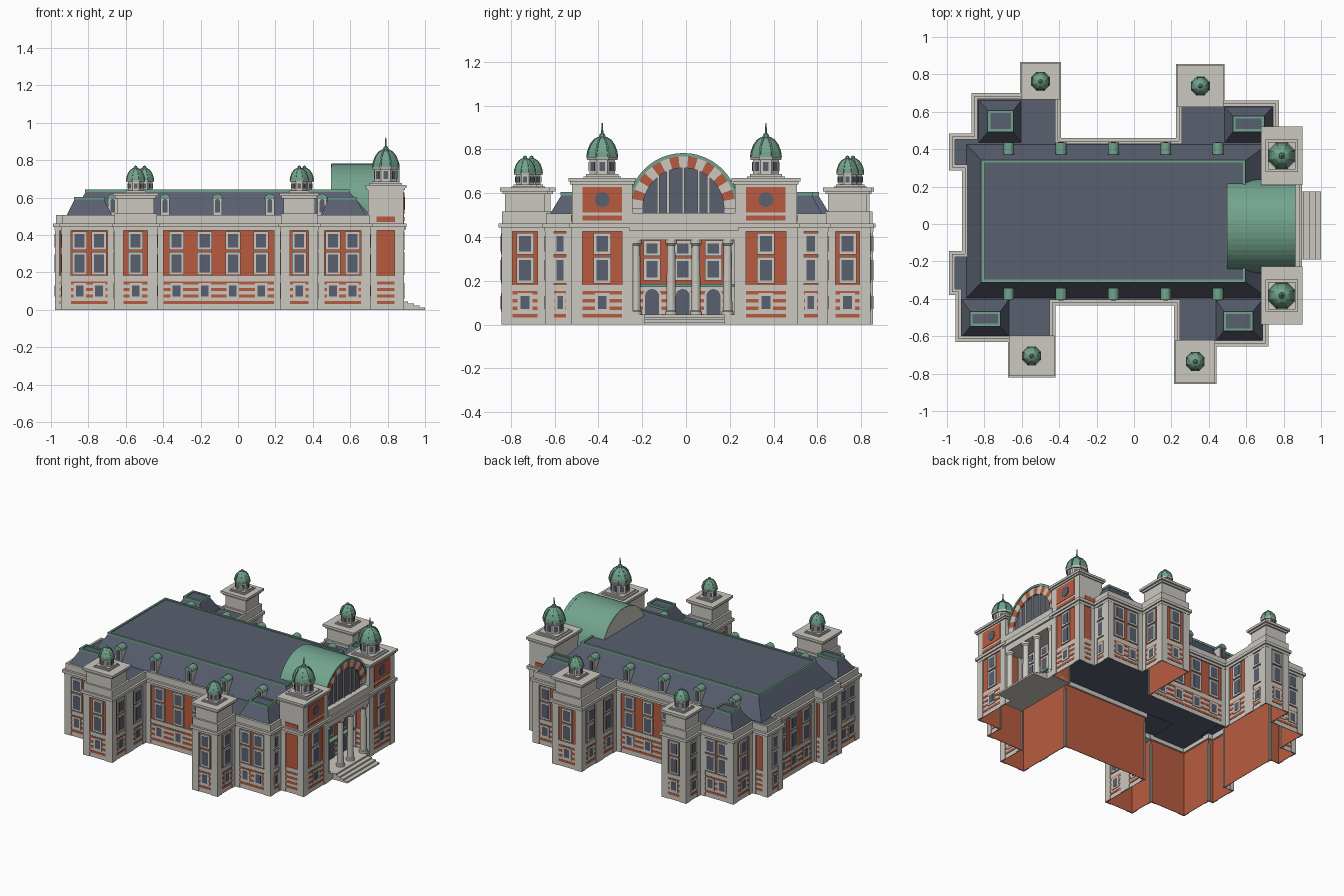
import bpy, bmesh, math
from mathutils import Vector, Matrix

if "Cube" in bpy.data.objects:
    bpy.data.objects.remove(bpy.data.objects["Cube"], do_unlink=True)

UP = Vector((0, 0, 1))
meshes = {}


def material(name, colour):
    mat = bpy.data.materials.new(name)
    mat.use_nodes = True
    mat.diffuse_color = (*colour, 1)
    mat.node_tree.nodes["Principled BSDF"].inputs["Base Color"].default_value = (*colour, 1)
    return mat


brick = material("brick", (0.48, 0.105, 0.05))
stone = material("pale_stone", (0.60, 0.58, 0.53))
slate = material("slate", (0.10, 0.115, 0.16))
copper = material("green_copper", (0.17, 0.37, 0.27))


def mesh_for(name, mat):
    """Collect all geometry of one part in one mesh."""
    if name not in meshes:
        meshes[name] = (bmesh.new(), mat)
    return meshes[name][0]


def box(name, mat, x0, x1, y0, y1, z0, z1):
    m = Matrix.Translation(((x0 + x1) / 2, (y0 + y1) / 2, (z0 + z1) / 2))
    bmesh.ops.create_cube(mesh_for(name, mat), size=1,
                          matrix=m @ Matrix.Diagonal((x1 - x0, y1 - y0, z1 - z0, 1)))


def loft(name, mat, low, high, caps=True):
    """Join two matching point loops with side faces."""
    bm = mesh_for(name, mat)
    a = [bm.verts.new(p) for p in low]
    b = [bm.verts.new(p) for p in high]
    for i in range(len(a)):
        j = (i + 1) % len(a)
        bm.faces.new((a[i], a[j], b[j], b[i]))
    if caps:
        bm.faces.new(a[::-1])
        bm.faces.new(b)


def prism_x(name, mat, yz, x0, x1):
    loft(name, mat, [(x0, *p) for p in yz], [(x1, *p) for p in yz])


def arc(cy, cz, r, a0=0, a1=math.pi, n=24):
    angles = [a0 + (a1 - a0) * i / n for i in range(n + 1)]
    return [(cy + r * math.cos(a), cz + r * math.sin(a)) for a in angles]


def rect(x0, x1, y0, y1):
    return [Vector(p) for p in ((x0, y0), (x1, y0), (x1, y1), (x0, y1))]


def offset(poly, d):
    out = []
    for i, p in enumerate(poly):
        t, s = (p - poly[i - 1]).normalized(), (poly[(i + 1) % len(poly)] - p).normalized()
        n, m = Vector((t.y, -t.x)), Vector((s.y, -s.x))
        out.append(p + (n + m) * d / (1 + n.dot(m)))
    return out


def ring(name, mat, poly, outer, inner, z0, z1):
    """A moulding that follows a plan outline."""
    bm = mesh_for(name, mat)
    loops = [[bm.verts.new((*p, z)) for p in offset(poly, d)]
             for d, z in ((outer, z0), (outer, z1), (inner, z1), (inner, z0))]
    for k in range(4):
        a, b = loops[k], loops[(k + 1) % 4]
        for i in range(len(a)):
            j = (i + 1) % len(a)
            bm.faces.new((a[i], a[j], b[j], b[i]))


def lathe(name, mat, x, y, profile, sides=8):
    for (r0, z0), (r1, z1) in zip(profile, profile[1:]):
        loops = [[(x + r * math.cos((i + 0.5) * math.tau / sides),
                   y + r * math.sin((i + 0.5) * math.tau / sides), z) for i in range(sides)]
                 for r, z in ((r0, z0), (r1, z1))]
        loft(name, mat, *loops)


def plate(name, mat, a, t, u0, u1, z0, z1, depth):
    """A flat panel on the outside of the wall that starts at a and runs along t."""
    n = Vector((t.y, -t.x))
    c = a + t * (u0 + u1) / 2 + n * (depth / 2 + 0.0005)
    m = Matrix(((t.x * (u1 - u0), -n.x * depth, 0, c.x),
                (t.y * (u1 - u0), -n.y * depth, 0, c.y),
                (0, 0, z1 - z0, (z0 + z1) / 2), (0, 0, 0, 1)))
    bmesh.ops.create_cube(mesh_for(name, mat), size=1, matrix=m)


def framed(a, t, u, half, z0, z1, rim=0.013):
    plate("window_frames", stone, a, t, u - half - rim, u + half + rim, z0 - rim, z1 + rim, 0.009)
    plate("window_panes", slate, a, t, u - half, u + half, z0, z1, 0.0105)


# Plan outline: corner x, corner y, windows on the wall that follows
plan = [(.88, -.515, 1), (.88, -.25, 0), (.74, -.25, 0), (.74, .23, 0), (.88, .23, 1), (.88, .50, 0),
        (.755, .50, 1), (.755, .64, 2), (.465, .64, 1), (.465, .835, 1), (.245, .835, 1),
        (.245, .64, 1), (.245, .44, 4), (-.41, .44, 1), (-.41, .68, 1), (-.41, .845, 1),
        (-.59, .845, 1), (-.59, .68, 2), (-.85, .68, 1), (-.85, .465, 0), (-.97, .465, 1),
        (-.97, .305, 0), (-.90, .305, 3), (-.90, -.165, 0), (-.97, -.165, 1), (-.97, -.36, 0),
        (-.935, -.36, 2), (-.935, -.61, 2), (-.655, -.61, 1), (-.655, -.80, 1), (-.44, -.80, 1),
        (-.44, -.61, 1), (-.44, -.415, 4), (.235, -.415, 1), (.235, -.635, 1), (.235, -.835, 1),
        (.42, -.835, 1), (.42, -.635, 2), (.70, -.635, 1), (.70, -.515, 0)]
outline = [Vector(p[:2]) for p in plan]

# Hollow brick shell, cornice, parapet and flat roof deck
loft("brick_walls", brick, [(*p, 0) for p in outline], [(*p, 0.5) for p in outline], caps=False)
ring("cornice", stone, outline, 0.010, 0.0005, 0.425, 0.442)
ring("cornice", stone, outline, 0.020, 0.0005, 0.442, 0.462)
ring("parapet", stone, outline, 0.004, -0.012, 0.462, 0.507)
deck = mesh_for("roof_deck", slate)
deck.faces.new([deck.verts.new((*p, 0.497)) for p in outline])

# Wall dressing: striped base, corner piers and windows
for i, (x, y, count) in enumerate(plan):
    a, b = outline[i], outline[(i + 1) % len(plan)]
    length, t = (b - a).length, (b - a).normalized()
    if a.x == b.x == 0.74:
        continue
    front_tower = a.x == b.x == 0.88
    pier = min(0.045 if front_tower else 0.036, length * 0.22)
    plate("base_course", stone, a, t, 0, length, 0, 0.18, 0.004)
    for row in range(4):
        z = 0.031 + row * 0.035
        plate("brick_stripes", brick, a, t, pier, length - pier, z, z + 0.016, 0.006)
    for u in (0, length - pier):
        plate("corner_piers", stone, a, t, u - 0.007, u + pier + 0.007, 0, 0.43, 0.008)
    for k in range(count):
        u = pier + (length - 2 * pier) * (k + 0.5) / count
        half = 0.043 if front_tower else min(0.027, length * 0.14)
        framed(a, t, u, half * 0.75, 0.072, 0.13)
        framed(a, t, u, half, 0.2, 0.295)
        framed(a, t, u, half, 0.333, 0.405)

# Main mansard roof with copper edging
def mansard(name, base, top, z0, z1):
    loft(name, slate, [(*p, z0) for p in base], [(*p, z1) for p in top])
    ring(name + "_edging", copper, top, 0.007, -0.007, z1 - 0.008, z1 + 0.007)


mansard("main_roof", rect(-.90, .72, -.40, .43), rect(-.81, .59, -.305, .335), 0.49, 0.637)

# Small hipped roofs over the four corner blocks
for base, top in ((rect(-.925, -.665, -.61, -.40), rect(-.87, -.72, -.54, -.475)),
                  (rect(-.835, -.60, .43, .665), rect(-.775, -.65, .50, .60)),
                  (rect(.48, .745, .43, .63), rect(.535, .69, .50, .57)),
                  (rect(.435, .69, -.63, -.40), rect(.485, .63, -.565, -.475))):
    mansard("corner_roofs", base, top, 0.49, 0.597)

# Arched dormers along both long slopes
for k in range(5):
    x = -0.67 + k * 0.28
    for face, s in ((-0.402, -1), (0.432, 1)):
        back = face - s * 0.06
        shapes = (("dormer_walls", stone, arc(x, 0.59, 0.024, n=8) + [(x - 0.024, 0.5), (x + 0.024, 0.5)], 0),
                  ("dormer_roofs", copper, arc(x, 0.592, 0.029, n=8), 0.005),
                  ("dormer_panes", slate, arc(x, 0.58, 0.013, n=8) + [(x - 0.013, 0.52), (x + 0.013, 0.52)], 0.006))
        for name, mat, pts, out in shapes:
            loft(name, mat, [(px, back, pz) for px, pz in pts],
                 [(px, face + s * out, pz) for px, pz in pts])


# Domed cupola on a square plinth
def cupola(x, y, z, s, spire):
    for half, low, high in ((1.35, 0, 0.14), (1.15, 0.14, 0.3)):
        h = half * s
        box("cupola_plinths", stone, x - h, x + h, y - h, y + h, z + low * s, z + high * s)
    lathe("cupola_drums", stone, x, y, [(s, z + 0.3 * s), (s, z + 1.35 * s)])
    lathe("cupola_eaves", stone, x, y, [(1.17 * s, z + 1.3 * s), (1.22 * s, z + 1.5 * s)])
    for k in range(8):
        t = Vector((math.cos(k * math.tau / 8), math.sin(k * math.tau / 8)))
        a = Vector((x, y)) + Vector((t.y, -t.x)) * s * math.cos(math.pi / 8)
        plate("cupola_panes", slate, a, t, -0.2 * s, 0.2 * s, z + 0.5 * s, z + 1.15 * s, 0.003)
    dome = [(1.14, 1.5), (1.08, 1.9), (.88, 2.4), (.6, 2.75), (.26, 2.95), (.2, 3.15), (.05, 3.25)]
    lathe("domes", copper, x, y, [(r * s, z + h * s) for r, h in dome])
    # raised ribs over the dome edges
    for k in range(8):
        d = Vector((math.cos((k + 0.5) * math.tau / 8), math.sin((k + 0.5) * math.tau / 8), 0))
        side = d.cross(UP) * 0.06 * s
        for (r0, h0), (r1, h1) in zip(dome[:4], dome[1:5]):
            low, high = (Vector((x, y, z + h * s)) + d * r * s for r, h in ((r0, h0), (r1, h1)))
            out = d * 0.07 * s
            loft("dome_ribs", copper, [low - side, low + side, low + side + out, low - side + out],
                 [high - side, high + side, high + side + out, high - side + out])
    if spire:
        lathe("spires", copper, x, y, [(0.1 * s, z + 3.1 * s), (0.04 * s, z + 3.95 * s)])


# Side towers
for x0, x1, y0, y1 in ((-.655, -.44, -.80, -.61), (-.59, -.41, .68, .845),
                       (.245, .465, .64, .835), (.235, .42, -.835, -.635)):
    p = rect(x0, x1, y0, y1)
    for grow, z0, z1 in ((0.006, 0.462, 0.515), (-0.008, 0.515, 0.595), (0.002, 0.595, 0.608), (0.014, 0.608, 0.625)):
        q = offset(p, grow)
        loft("side_towers", stone, [(*v, z0) for v in q], [(*v, z1) for v in q])
    cupola((x0 + x1) / 2, (y0 + y1) / 2, 0.625, 0.045, False)

# Entrance towers with brick panels and round windows
for y0, y1 in ((-.515, -.25), (.23, .50)):
    p, mid = rect(.70, .88, y0, y1), (y0 + y1) / 2
    for grow, z0, z1 in ((0.006, 0.462, 0.64), (0.014, 0.64, 0.652), (0.022, 0.652, 0.668)):
        q = offset(p, grow)
        loft("entrance_towers", stone, [(*v, z0) for v in q], [(*v, z1) for v in q])
    for z0, z1 in ((0.475, 0.497), (0.512, 0.628)):
        box("tower_brick_panels", brick, 0.88, 0.889, mid - 0.09, mid + 0.09, z0, z1)
    for y in (y0 - 0.008, y1 + 0.008):
        box("tower_brick_panels", brick, 0.74, 0.84, y - 0.002, y + 0.002, 0.47, 0.5)
    prism_x("round_windows", slate, arc(mid, 0.57, 0.034, 0, math.tau * 15 / 16, 15), 0.88, 0.892)
    cupola(0.79, mid, 0.668, 0.064, True)

# Great arch: copper vault, end walls, voussoirs and glazing
cy, cz = -0.012, 0.53
box("arch_base", stone, 0.68, 0.842, -0.26, 0.24, 0.462, cz)
prism_x("barrel_vault", copper, arc(cy, cz, 0.252) + [(cy - 0.252, 0.49), (cy + 0.252, 0.49)], 0.50, 0.84)
prism_x("arch_end_walls", stone, arc(cy, cz, 0.249) + [(cy - 0.249, 0.49), (cy + 0.249, 0.49)], 0.498, 0.843)
prism_x("arch_glazing", slate, arc(cy, cz, 0.187) + [(cy - 0.187, 0.505), (cy + 0.187, 0.505)], 0.84, 0.847)
prism_x("arch_rim", copper, arc(cy, cz, 0.253) + arc(cy, cz, 0.238, math.pi, 0), 0.84, 0.864)
blocks = 17
for k in range(blocks):
    a0, a1 = math.pi * k / blocks, math.pi * (k + 1) / blocks
    wedge = arc(cy, cz, 0.238, a0, a1, 2) + arc(cy, cz, 0.185, a1, a0, 2)
    name, mat = (("arch_bricks", brick) if k % 2 else ("arch_stones", stone))
    prism_x(name, mat, wedge, 0.84, 0.858)
for dy in (-0.115, -0.07, 0.0, 0.07, 0.115):
    top = cz + math.sqrt(0.187 ** 2 - dy ** 2)
    box("arch_mullions", stone, 0.84, 0.854, cy + dy - 0.006, cy + dy + 0.006, 0.5, top)

# Portico: floor, entablature, columns and steps
box("portico_floor", stone, 0.741, 0.885, -0.25, 0.23, 0, 0.045)
box("entablature", stone, 0.741, 0.885, -0.25, 0.23, 0.385, 0.43)
box("entablature", stone, 0.741, 0.897, -0.26, 0.24, 0.43, 0.462)
box("portico_parapet", stone, 0.845, 0.887, -0.25, 0.23, 0.462, 0.51)
for y in (-0.228, -0.068, 0.045, 0.19):
    lathe("columns", stone, 0.86, y, [(0.028, 0.045), (0.028, 0.06), (0.022, 0.065), (0.019, 0.36),
                                      (0.027, 0.37), (0.027, 0.386)], 16)
for k in range(4):
    box("entrance_steps", stone, 0.88, 0.91 + 0.03 * k, -0.19, 0.175, 0, 0.045 - 0.011 * k)

# Entrance wall: striped base, arched doors, windows and copper ledge
a, t = Vector((0.74, -0.25)), Vector((0, 1))
plate("base_course", stone, a, t, 0, 0.48, 0.04, 0.17, 0.004)
for row in range(3):
    plate("brick_stripes", brick, a, t, 0, 0.48, 0.066 + row * 0.035, 0.082 + row * 0.035, 0.006)
box("entrance_ledge", copper, 0.741, 0.775, -0.25, 0.23, 0.172, 0.184)
for y in (-0.155, -0.015, 0.125):
    for name, mat, half, x in (("door_frames", stone, 0.042, 0.75), ("door_panes", slate, 0.032, 0.753)):
        prism_x(name, mat, arc(y, 0.13, half, n=10) + [(y - half, 0.045), (y + half, 0.045)], 0.741, x)
    framed(a, t, y + 0.25, 0.026, 0.215, 0.29)
    framed(a, t, y + 0.25, 0.026, 0.325, 0.37)

# Turn the collected meshes into objects
for name, (bm, mat) in meshes.items():
    bmesh.ops.recalc_face_normals(bm, faces=bm.faces)
    data = bpy.data.meshes.new(name)
    bm.to_mesh(data)
    bm.free()
    data.materials.append(mat)
    bpy.context.collection.objects.link(bpy.data.objects.new(name, data))
